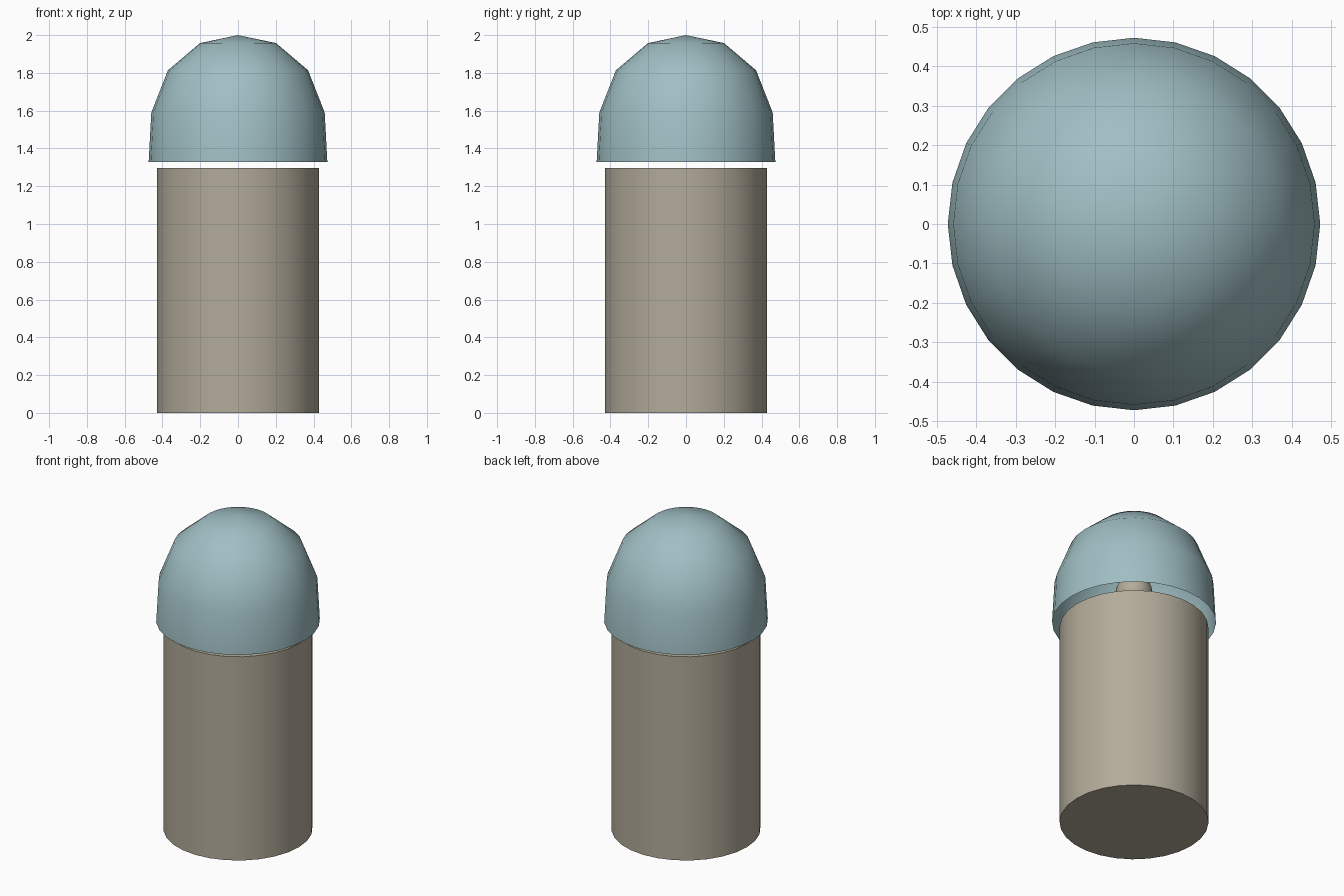
import bpy, bmesh, math

if "Cube" in bpy.data.objects:
    bpy.data.objects.remove(bpy.data.objects["Cube"])

SIDES = 28


def material(name, rgb):
    m = bpy.data.materials.new(name)
    m.diffuse_color = (*rgb, 1.0)
    m.use_nodes = True
    m.node_tree.nodes["Principled BSDF"].inputs["Base Color"].default_value = m.diffuse_color
    return m


def finish(obj, name, mat, angle):
    obj.name = name
    obj.data.name = name
    obj.data.materials.append(mat)
    bpy.ops.object.select_all(action='DESELECT')
    obj.select_set(True)
    bpy.context.view_layer.objects.active = obj
    bpy.ops.object.shade_smooth_by_angle(angle=math.radians(angle))


def revolve(name, profile, mat, angle):
    """Spin a (radius, height) profile about z; radius 0 closes to a point."""
    bm = bmesh.new()
    rings = []
    for r, z in profile:
        if r == 0:
            rings.append([bm.verts.new((0, 0, z))] * SIDES)
        else:
            rings.append([bm.verts.new((r * math.cos(2 * math.pi * i / SIDES),
                                        r * math.sin(2 * math.pi * i / SIDES), z))
                          for i in range(SIDES)])
    for a, b in zip(rings, rings[1:]):
        for i in range(SIDES):
            j = (i + 1) % SIDES
            bm.faces.new(dict.fromkeys((a[i], a[j], b[j], b[i])))
    mesh = bpy.data.meshes.new(name)
    bm.to_mesh(mesh)
    bm.free()
    obj = bpy.data.objects.new(name, mesh)
    bpy.context.collection.objects.link(obj)
    finish(obj, name, mat, angle)


beige = material("warm_beige", (0.45, 0.41, 0.325))
blue = material("pale_blue", (0.35, 0.52, 0.55))

# Closed cylindrical body
revolve("body", [(0, 0), (0.43, 0), (0.43, 1.297), (0, 1.297)], beige, 35)

# Open, thin-walled domed cap floating just above the body
revolve("cap", [(0.473, 1.329), (0.459, 1.59), (0.371, 1.814),
                (0.2016, 1.9576), (0, 2.0)], blue, 60)

# Small rounded knob hidden inside the cap
bpy.ops.mesh.primitive_uv_sphere_add(segments=20, ring_count=12, radius=0.107,
                                     location=(0, 0, 1.525))
finish(bpy.context.object, "inner_knob", beige, 60)
